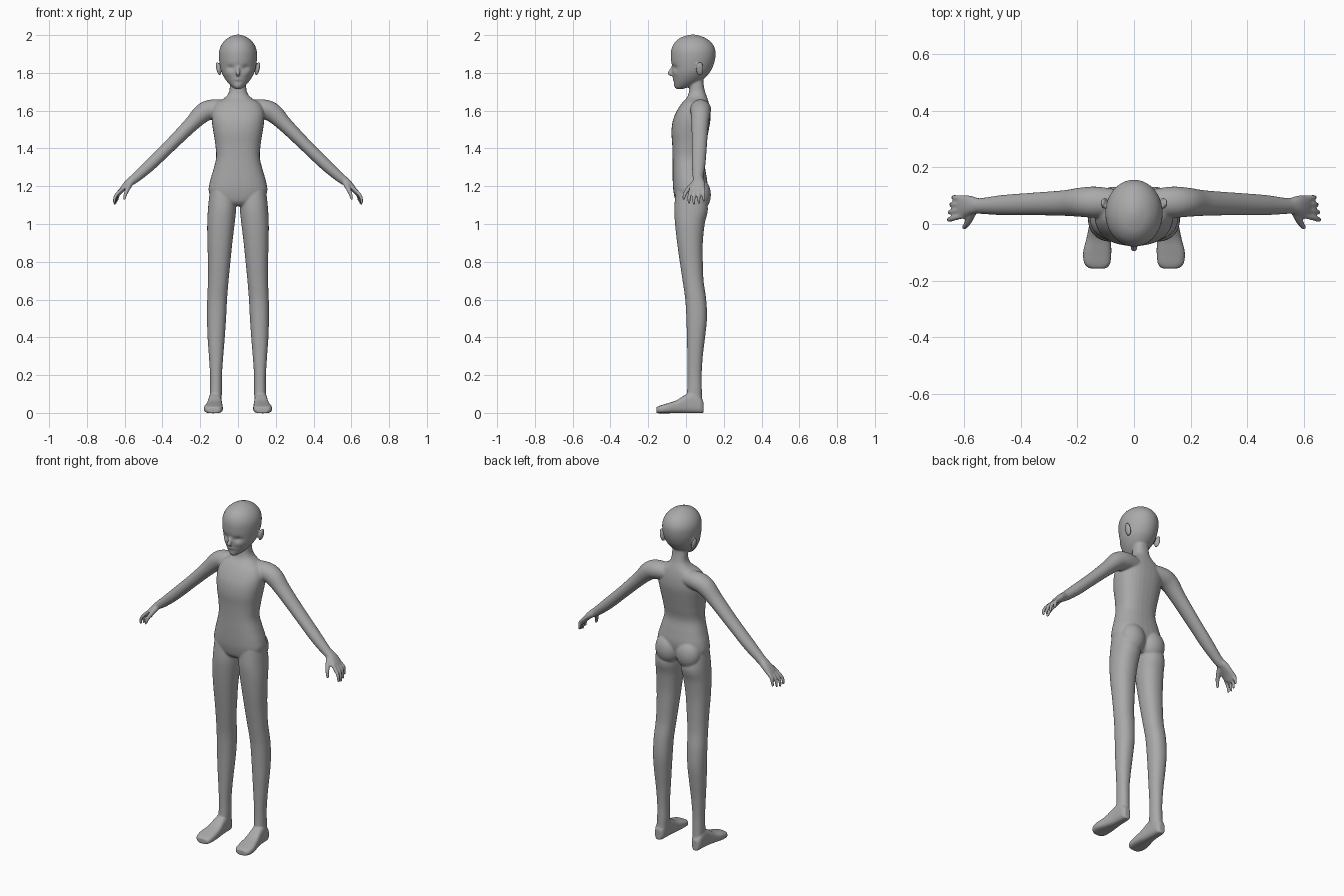
import bpy, bmesh, math
from mathutils import Vector, Matrix

if "Cube" in bpy.data.objects:
    bpy.data.objects.remove(bpy.data.objects["Cube"])

skin = bpy.data.materials.new("plain grey")
skin.use_nodes = True
grey = (0.4, 0.4, 0.4, 1)
skin.diffuse_color = grey
skin.node_tree.nodes["Principled BSDF"].inputs["Base Color"].default_value = grey


def resample(rows, steps=5):
    """Smooth curve through rows of any length."""
    rows = [Vector(r) for r in rows]
    out = []
    for i in range(len(rows) - 1):
        a, b, c, d = (rows[max(0, min(len(rows) - 1, i + k))] for k in (-1, 0, 1, 2))
        for s in range(steps):
            t = s / steps
            out.append(b + (c - a) * (t / 2) + (a * 2 - b * 5 + c * 4 - d) * (t * t / 2)
                       + (b * 3 - a - c * 3 + d) * (t ** 3 / 2))
    return out + [rows[-1]]


def loft(bm, rings, power=2.0, sides=32):
    """Skin rings of (centre, half axis, half axis) with superellipse sections."""
    loops = []
    for centre, u, v in rings:
        loop = []
        for k in range(sides):
            c, s = math.cos(math.tau * k / sides), math.sin(math.tau * k / sides)
            cu = math.copysign(abs(c) ** (2 / power), c)
            sv = math.copysign(abs(s) ** (2 / power), s)
            loop.append(bm.verts.new(centre + u * cu + v * sv))
        loops.append(loop)
    for a, b in zip(loops, loops[1:]):
        for k in range(sides):
            j = (k + 1) % sides
            bm.faces.new((a[k], a[j], b[j], b[k]))
    bm.faces.new(loops[0][::-1])
    bm.faces.new(loops[-1])
    return [v for loop in loops for v in loop]


def upright(bm, rows, **options):
    """Rows of height, left, right, front, back."""
    rings = [(Vector(((x0 + x1) / 2, (y0 + y1) / 2, z)),
              Vector(((x1 - x0) / 2, 0, 0)), Vector((0, (y1 - y0) / 2, 0)))
             for z, x0, x1, y0, y1 in resample(rows)]
    return loft(bm, rings, **options)


def centred(bm, rows, **options):
    """Rows of height, half width, front, back."""
    return upright(bm, [(z, -w, w, y0, y1) for z, w, y0, y1 in rows], **options)


def tube(bm, rows, **options):
    """Rows of x, y, z, half depth, half thickness along a limb, with rounded ends."""
    pts = resample(rows)
    rings = []
    for i, p in enumerate(pts):
        centre = Vector(p[:3])
        run = Vector(pts[min(i + 1, len(pts) - 1)][:3]) - Vector(pts[max(i - 1, 0)][:3])
        run.normalize()
        v = run.cross(Vector((0, 1, 0))).normalized()
        u = v.cross(run).normalized()
        rings.append((centre, u * p[3], v * p[4]))
    end, u, v = rings[-1]
    rings.append((end + run * u.length * 0.6, u * 0.7, v * 0.7))
    rings.append((end + run * u.length * 0.9, u * 0.2, v * 0.2))
    loft(bm, rings, **options)


def ball(bm, centre, radii, tilt=0.0):
    matrix = Matrix.Translation(centre) @ Matrix.Rotation(tilt, 4, 'Y') @ Matrix.Diagonal((*radii, 1))
    bmesh.ops.create_uvsphere(bm, u_segments=24, v_segments=16, radius=1, matrix=matrix)


# Limbs of the left side
bm = bmesh.new()

# Leg
upright(bm, [
    (1.17, .012, .150, -.055, .10), (1.08, .010, .159, -.062, .116),
    (1.0, .018, .163, -.058, .099), (.9, .030, .162, -.047, .089),
    (.8, .040, .159, -.033, .089), (.7, .050, .159, -.018, .093),
    (.6, .058, .163, -.004, .107), (.5, .063, .164, .002, .111),
    (.4, .070, .161, .005, .101), (.3, .078, .154, .007, .089),
    (.2, .085, .148, .008, .083), (.12, .085, .148, .006, .084),
    (.04, .088, .148, .0, .087)], power=2.2)

# Foot, from heel to toe: y, inner, outer, height
foot = [(.092, .105, .14, .06), (.075, .092, .15, .085), (.04, .088, .154, .11),
        (0, .086, .158, .098), (-.05, .082, .168, .067), (-.1, .08, .18, .05),
        (-.14, .084, .176, .038), (-.157, .098, .158, .03)]
loft(bm, [(Vector(((a + b) / 2, y, h / 2 - .001)), Vector(((b - a) / 2, 0, 0)),
           Vector((0, 0, h / 2 + .001))) for y, a, b, h in resample(foot)], power=3)

# Buttock
ball(bm, (.068, .072, 1.155), (.074, .06, .085))

# Arm
tube(bm, [
    (.05, .075, 1.61, .045, .045), (.13, .077, 1.608, .055, .052),
    (.185, .077, 1.588, .052, .051), (.25, .074, 1.525, .045, .040),
    (.355, .071, 1.42, .040, .034), (.46, .067, 1.318, .036, .032),
    (.53, .064, 1.255, .029, .027), (.565, .064, 1.227, .027, .023)])

# Palm
tube(bm, [(.55, .064, 1.24, .026, .023), (.58, .066, 1.217, .034, .020),
          (.607, .062, 1.19, .040, .015), (.62, .06, 1.172, .037, .011)], power=2.3)

# Fingers, from little to index
for k, (reach, drop) in enumerate([(.640, 1.125), (.648, 1.112), (.653, 1.106), (.655, 1.112)]):
    y0, y1 = .092 - .021 * k, .094 - .026 * k
    tube(bm, [(.603, y0, 1.195, .010, .010), (.632, (y0 + y1) / 2, 1.168, .010, .010),
              (reach - .004, y1, (drop + 1.172) / 2, .009, .009),
              (reach, y1, drop, .007, .007)], sides=16)

# Thumb
tube(bm, [(.57, .045, 1.215, .016, .016), (.585, .012, 1.185, .013, .013),
          (.595, -.006, 1.16, .010, .010), (.602, -.012, 1.135, .008, .008)], sides=16)

# Ear
ball(bm, (.104, .073, 1.822), (.011, .02, .038), tilt=.22)

# Right side as a mirror copy
copy = bmesh.ops.duplicate(bm, geom=bm.verts[:] + bm.edges[:] + bm.faces[:])["geom"]
for item in copy:
    if isinstance(item, bmesh.types.BMVert):
        item.co.x *= -1
bmesh.ops.reverse_faces(bm, faces=[f for f in copy if isinstance(f, bmesh.types.BMFace)])

# Torso and neck
centred(bm, [
    (1.095, .06, -.03, .07), (1.12, .125, -.054, .095), (1.17, .154, -.066, .108),
    (1.22, .150, -.070, .113), (1.28, .133, -.071, .104), (1.35, .116, -.071, .093),
    (1.42, .120, -.073, .105), (1.49, .131, -.077, .119), (1.55, .139, -.069, .129),
    (1.60, .137, -.048, .128), (1.64, .115, -.022, .121), (1.67, .068, .005, .112),
    (1.70, .047, .016, .101), (1.74, .043, .019, .093), (1.79, .040, .02, .09)], power=2.4)

# Head
head = centred(bm, [
    (1.715, .015, -.052, -.015), (1.73, .036, -.060, .03), (1.76, .063, -.067, .085),
    (1.80, .086, -.072, .124), (1.84, .096, -.077, .145), (1.88, .101, -.080, .155),
    (1.92, .099, -.078, .155), (1.955, .084, -.064, .139), (1.982, .058, -.036, .108),
    (1.997, .028, .0, .072), (2.003, .005, .03, .045)], sides=64)

# Face relief: x, z, spread across, spread up, depth (positive goes back)
relief = [(.040, 1.828, .020, .013, .012), (.0, 1.835, .012, .016, .004),
          (.045, 1.795, .018, .014, -.004), (.0, 1.765, .016, .006, -.004),
          (.0, 1.752, .022, .005, .004), (.0, 1.73, .016, .010, -.004)]
for vert in head:
    if vert.co.y < .02:
        x, z = abs(vert.co.x), vert.co.z
        vert.co.y += sum(d * math.exp(-((x - px) / sx) ** 2 - ((z - pz) / sz) ** 2)
                         for px, pz, sx, sz, d in relief)

# Nose
tube(bm, [(0, -.066, 1.84, .006, .007), (0, -.076, 1.815, .011, .009),
          (0, -.087, 1.797, .010, .012), (0, -.076, 1.788, .006, .010)], sides=16)

# One seamless skin
mesh = bpy.data.meshes.new("body")
bm.to_mesh(mesh)
bm.free()
mesh.materials.append(skin)
body = bpy.data.objects.new("body", mesh)
bpy.context.collection.objects.link(body)

fuse = body.modifiers.new("fuse", 'REMESH')
fuse.mode = 'VOXEL'
fuse.voxel_size = .005
fuse.use_smooth_shade = True
soften = body.modifiers.new("soften", 'SMOOTH')
soften.factor = .5
soften.iterations = 5
